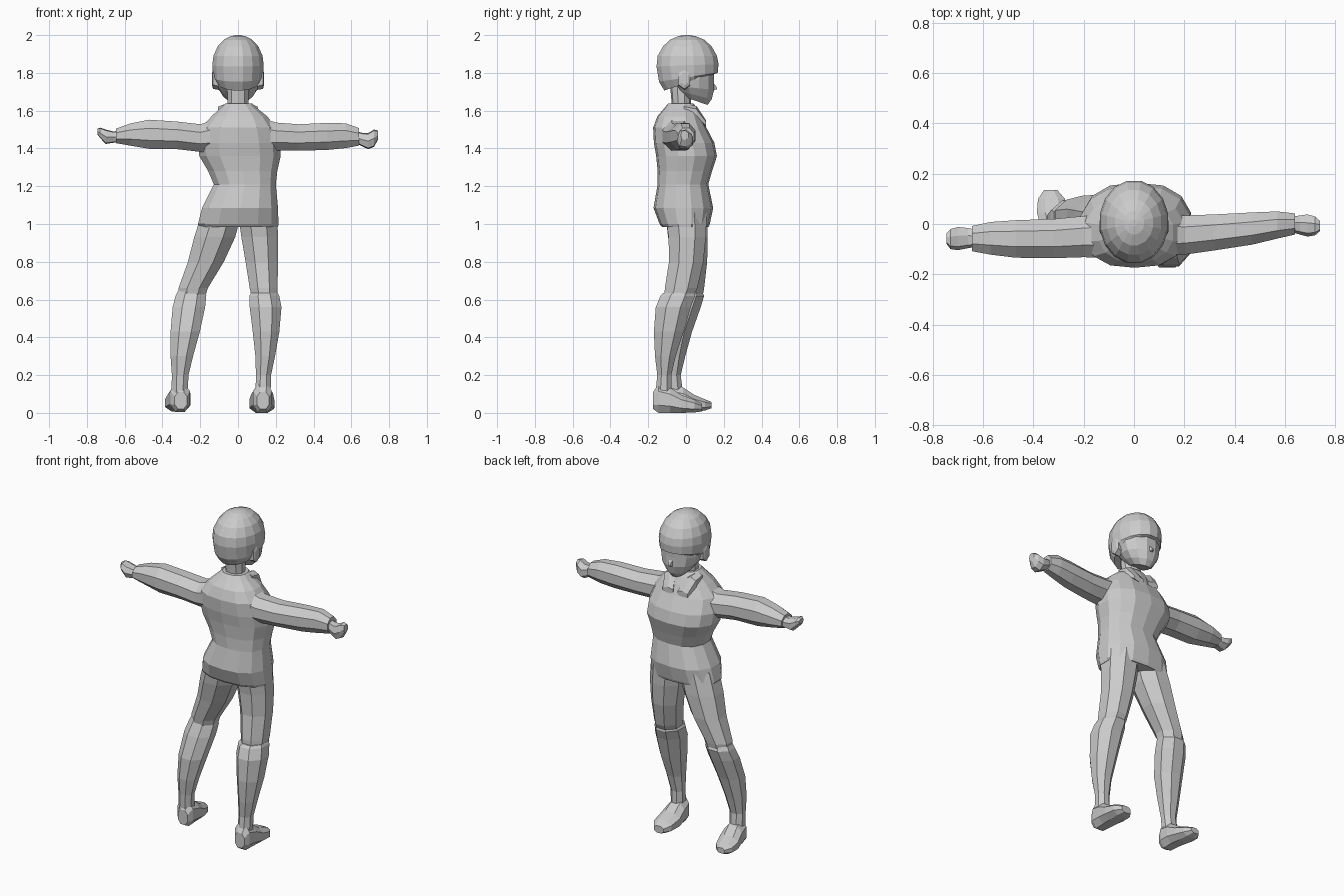
import bpy, bmesh, math


def loft(name, axis, rings, n=8, power=1.0, tilts=None):
    """Skin rings (pos, u0, u1, v0, v1) stacked along an axis; tilt shears z by y."""
    bm = bmesh.new()
    loops = []
    for k, (p, u0, u1, v0, v1) in enumerate(rings):
        loop = []
        for i in range(n):
            a = 2 * math.pi * (i + 0.5) / n
            c, s = math.cos(a), math.sin(a)
            # slight overscale so the polygon fills its box
            c = math.copysign(min(1, abs(c / math.cos(math.pi / n)) ** power), c)
            s = math.copysign(min(1, abs(s / math.cos(math.pi / n)) ** power), s)
            u = (u0 + u1) / 2 + (u1 - u0) / 2 * c
            v = (v0 + v1) / 2 + (v1 - v0) / 2 * s
            if axis == 'X':
                co = (p, u, v)
            elif axis == 'Y':
                co = (u, p, v)
            else:
                co = (u, v, p + (tilts[k] * v if tilts else 0))
            loop.append(bm.verts.new(co))
        loops.append(loop)
    for a, b in zip(loops, loops[1:]):
        for i in range(n):
            j = (i + 1) % n
            bm.faces.new((a[i], a[j], b[j], b[i]))
    bm.faces.new(loops[0])
    bm.faces.new(loops[-1])
    bmesh.ops.recalc_face_normals(bm, faces=bm.faces)
    me = bpy.data.meshes.new(name)
    bm.to_mesh(me)
    bm.free()
    ob = bpy.data.objects.new(name, me)
    bpy.context.collection.objects.link(ob)
    return ob


# Hair cap, low at the nape and high at the fringe
loft("hair", 'Z', [
    (1.745, -.112, .112, -.115, .150), (1.775, -.130, .130, -.143, .168),
    (1.84, -.136, .136, -.156, .172), (1.89, -.130, .130, -.150, .164),
    (1.94, -.108, .108, -.122, .136), (1.975, -.076, .076, -.085, .098),
    (1.994, -.040, .040, -.042, .052), (2.0, -.012, .012, -.010, .018)],
    n=16, tilts=[.33, .15, .04, 0, 0, 0, 0, 0])

# Face and jaw
loft("face", 'Z', [
    (1.82, -.118, .118, -.06, .150), (1.765, -.117, .117, -.07, .148),
    (1.725, -.106, .106, -.065, .149), (1.695, -.080, .080, -.045, .136),
    (1.67, -.048, .048, -.020, .114)],
    n=12, tilts=[0, 0, -.1, -.25, -.35])
loft("nose", 'Y', [(.13, -.018, .018, 1.705, 1.77), (.164, -.005, .005, 1.713, 1.722)], n=4)
loft("neck", 'Z', [(1.55, -.065, .065, -.085, .035), (1.63, -.055, .055, -.075, .025),
                   (1.74, -.058, .058, -.085, .03)], n=10)

# Jacket body
loft("jacket", 'Z', [
    (.985, -.205, .212, -.128, .120), (1.0, -.212, .214, -.140, .126),
    (1.085, -.190, .212, -.172, .144), (1.21, -.128, .200, -.150, .118),
    (1.28, -.158, .208, -.150, .138), (1.36, -.205, .226, -.158, .164),
    (1.43, -.212, .222, -.170, .150), (1.51, -.195, .200, -.174, .108),
    (1.57, -.140, .155, -.152, .082), (1.61, -.098, .105, -.118, .060),
    (1.638, -.068, .074, -.095, .040)], n=14, power=.88)

# Ears and collar flaps on both sides
for s, side in ((-1, "left"), (1, "right")):
    ear = loft("ear_" + side, 'X', [(s * .10, -.035, .020, 1.71, 1.80),
                                    (s * .132, -.040, .022, 1.715, 1.82),
                                    (s * .138, -.028, .010, 1.735, 1.80)], n=6)
    u = sorted((s * .035, s * .105))
    w = sorted((s * .015, s * .085))
    loft("collar_" + side, 'Y', [(-.01, *u, 1.57, 1.635), (.055, *u, 1.55, 1.625),
                                 (.105, *w, 1.515, 1.55)], n=6)

# Sleeves and fists, each ring is x, y-range, z-range
loft("left_sleeve", 'X', [
    (-.10, -.135, .04, 1.38, 1.56), (-.20, -.132, .032, 1.382, 1.528),
    (-.32, -.136, .020, 1.396, 1.542), (-.47, -.134, .015, 1.398, 1.552),
    (-.57, -.122, .008, 1.415, 1.532), (-.645, -.108, -.008, 1.428, 1.505)])
loft("right_sleeve", 'X', [
    (.10, -.13, .045, 1.38, 1.57), (.20, -.122, .034, 1.388, 1.537),
    (.32, -.105, .038, 1.388, 1.528), (.47, -.082, .046, 1.392, 1.535),
    (.57, -.058, .050, 1.402, 1.533), (.64, -.042, .042, 1.415, 1.508)])
loft("left_hand", 'X', [
    (-.62, -.090, -.025, 1.435, 1.495), (-.66, -.096, -.016, 1.430, 1.490),
    (-.70, -.104, -.012, 1.424, 1.500), (-.73, -.100, -.020, 1.455, 1.510),
    (-.745, -.080, -.035, 1.475, 1.505)], n=7)
loft("right_hand", 'X', [
    (.62, -.030, .028, 1.430, 1.492), (.66, -.042, .034, 1.410, 1.482),
    (.69, -.050, .038, 1.396, 1.482), (.72, -.045, .030, 1.408, 1.500),
    (.74, -.028, .012, 1.445, 1.495)], n=7)

# Thighs
loft("left_thigh", 'Z', [
    (.60, -.312, -.178, -.035, .085), (.66, -.315, -.160, -.045, .096),
    (.80, -.265, -.075, -.068, .112), (.93, -.232, -.015, -.095, .115),
    (1.06, -.19, .02, -.11, .11)])
loft("right_thigh", 'Z', [
    (.60, .075, .208, -.115, .030), (.66, .062, .210, -.112, .060),
    (.80, .040, .211, -.090, .092), (.93, .018, .213, -.092, .105),
    (1.06, .0, .205, -.11, .11)])

# Boot shafts overlapping the knee
loft("left_shin", 'Z', [
    (.06, -.355, -.262, -.100, -.010), (.12, -.352, -.266, -.100, -.018),
    (.20, -.350, -.262, -.102, -.028), (.30, -.357, -.238, -.112, -.004),
    (.43, -.357, -.202, -.108, .032), (.56, -.346, -.174, -.070, .078),
    (.62, -.330, -.168, -.045, .096), (.645, -.318, -.175, -.035, .085)])
loft("right_shin", 'Z', [
    (.06, .085, .172, -.165, -.070), (.12, .093, .173, -.160, -.075),
    (.20, .095, .175, -.152, -.078), (.30, .092, .196, -.164, -.055),
    (.43, .078, .219, -.170, -.012), (.56, .062, .230, -.160, .025),
    (.62, .060, .218, -.135, .048), (.635, .070, .210, -.120, .045)])

# Feet, each ring is y, x-range, z-range
loft("left_foot", 'Y', [
    (-.105, -.335, -.270, .02, .11), (-.075, -.358, -.255, .005, .155),
    (-.015, -.370, -.252, .008, .135), (.045, -.386, -.258, .008, .095),
    (.100, -.382, -.275, .012, .072), (.135, -.358, -.305, .025, .058)], power=.85)
loft("right_foot", 'Y', [
    (-.174, .100, .165, .02, .11), (-.145, .080, .180, .0, .155),
    (-.085, .070, .186, .0, .135), (-.025, .060, .192, .0, .095),
    (.045, .068, .188, .002, .070), (.085, .095, .160, .008, .050)], power=.85)
